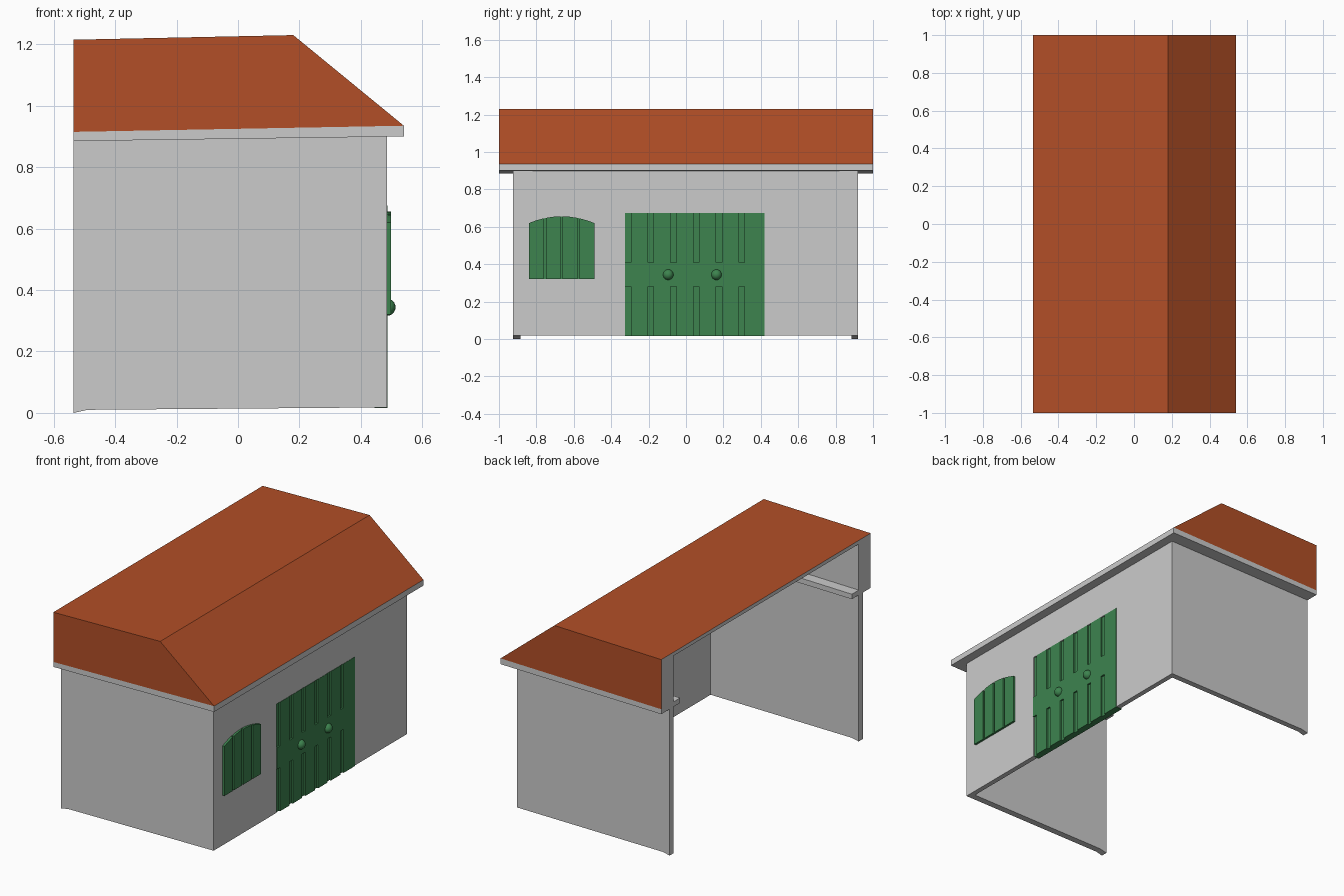
import bpy, bmesh
from mathutils import Vector

cube = bpy.data.objects.get("Cube")
if cube:
    bpy.data.objects.remove(cube, do_unlink=True)


def material(name, rgb):
    m = bpy.data.materials.new(name)
    m.use_nodes = True
    m.diffuse_color = (*rgb, 1)
    m.node_tree.nodes["Principled BSDF"].inputs["Base Color"].default_value = (*rgb, 1)
    return m


GREY = material("plaster_grey", (0.60, 0.60, 0.60))
TILE = material("tile_red", (0.445, 0.078, 0.02))
GREEN = material("door_green", (0.047, 0.231, 0.078))


def finish(name, bm, *mats):
    bmesh.ops.recalc_face_normals(bm, faces=bm.faces)
    me = bpy.data.meshes.new(name)
    bm.to_mesh(me)
    bm.free()
    ob = bpy.data.objects.new(name, me)
    bpy.context.collection.objects.link(ob)
    for m in mats:
        me.materials.append(m)
    return ob


def prism(name, pts, axis, a, b, *mats):
    """Extrude a profile from a to b along x (y,z profile) or y (x,z profile)."""
    bm = bmesh.new()
    place = (lambda p: (a, *p)) if axis == "x" else (lambda p: (p[0], a, p[1]))
    face = bm.faces.new([bm.verts.new(place(p)) for p in pts])
    new = bmesh.ops.extrude_face_region(bm, geom=[face])["geom"]
    move = Vector((b - a, 0, 0)) if axis == "x" else Vector((0, b - a, 0))
    bmesh.ops.translate(bm, vec=move, verts=[v for v in new if isinstance(v, bmesh.types.BMVert)])
    return finish(name, bm, *mats)


def tile_outside(ob):
    # Upward slopes and outward gable ends get the tile colour
    for f in ob.data.polygons:
        n = f.normal
        if n.z > 0.1 or (abs(n.y) > 0.9 and n.y * f.center.y > 0):
            f.material_index = 1


# Walls: two ends and a front with a door opening, back left open
D0, D1, DTOP, BASE = -0.325, 0.42, 0.675, 0.018
FACE = 0.485
end_profile = [(-0.535, 0), (-0.49, 0.01), (FACE, BASE), (FACE, 0.91), (-0.535, 0.9)]
prism("right_end_wall", end_profile, "y", -0.925, -0.885, GREY)
prism("left_end_wall", end_profile, "y", 0.885, 0.92, GREY)
prism("front_wall", [(-0.885, BASE), (D0, BASE), (D0, DTOP), (D1, DTOP), (D1, BASE),
                     (0.885, BASE), (0.885, 0.91), (-0.885, 0.91)], "x", 0.455, FACE, GREY)

# Eaves: flat boards round the three walled sides
eave = [(-0.535, 0.885), (0.54, 0.9), (0.54, 0.935), (-0.535, 0.915)]
prism("right_eave_board", eave, "y", -1, -0.82, GREY)
prism("left_eave_board", eave, "y", 0.82, 1, GREY)
prism("front_eave_board", [(0.38, 0.898), (0.54, 0.9), (0.54, 0.935), (0.38, 0.932)],
      "y", -0.82, 0.82, GREY)

# Roof: thin bent slab with thick gable ends beneath it
under = [(-0.535, 1.193), (0.175, 1.207), (0.505, 0.934)]
tile_outside(prism("roof_slab", [(0.54, 0.935), (0.18, 1.23), (-0.535, 1.215)] + under,
                   "y", -1, 1, GREY, TILE))
for side, s in (("right", -1), ("left", 1)):
    tile_outside(prism(side + "_gable", under + [(-0.535, 0.915)], "y", s * 0.885, s, GREY, TILE))

# Door: back panel and a comb-shaped front leaving grooves at top and bottom
prism("door_panel", [(D0, 0.016), (D1, 0.016), (D1, DTOP), (D0, DTOP)], "x", 0.445, 0.477, GREEN)
grooves = [D0 + 0.1215 * i for i in range(6)]
top, bottom = [], []
for y in grooves:
    for comb, edge, inner in ((top, DTOP, 0.41), (bottom, 0.016, 0.28)):
        comb += [(y, edge), (y, inner), (y + 0.031, inner), (y + 0.031, edge)]
prism("door_boards", top[1:] + [(D1, DTOP), (D1, 0.016)] + bottom[:0:-1],
      "x", 0.477, 0.487, GREEN)

# Door knobs
for i, y in enumerate((-0.095, 0.163)):
    bpy.ops.mesh.primitive_uv_sphere_add(segments=20, ring_count=12, radius=0.028,
                                         location=(FACE, y, 0.344))
    knob = bpy.context.object
    knob.name = "door_knob_%d" % (i + 1)
    knob.data.materials.append(GREEN)
    bpy.ops.object.shade_smooth_by_angle()

# Arched window shutter: backing and four raised planks
MID, HALF = -0.665, 0.175


def arch(y):
    return 0.656 - 0.036 * ((y - MID) / HALF) ** 2


def arched(name, y0, y1, x1, steps):
    curve = [y1 + (y0 - y1) * k / steps for k in range(steps + 1)]
    prism(name, [(y0, 0.32), (y1, 0.32)] + [(y, arch(y)) for y in curve], "x", FACE - 0.005, x1, GREEN)


arched("shutter_backing", MID - HALF, MID + HALF, 0.489, 8)
pitch = (2 * HALF + 0.012) / 4
for i in range(4):
    y = MID - HALF + i * pitch
    arched("shutter_plank_%d" % (i + 1), y, y + pitch - 0.012, 0.498, 2)
